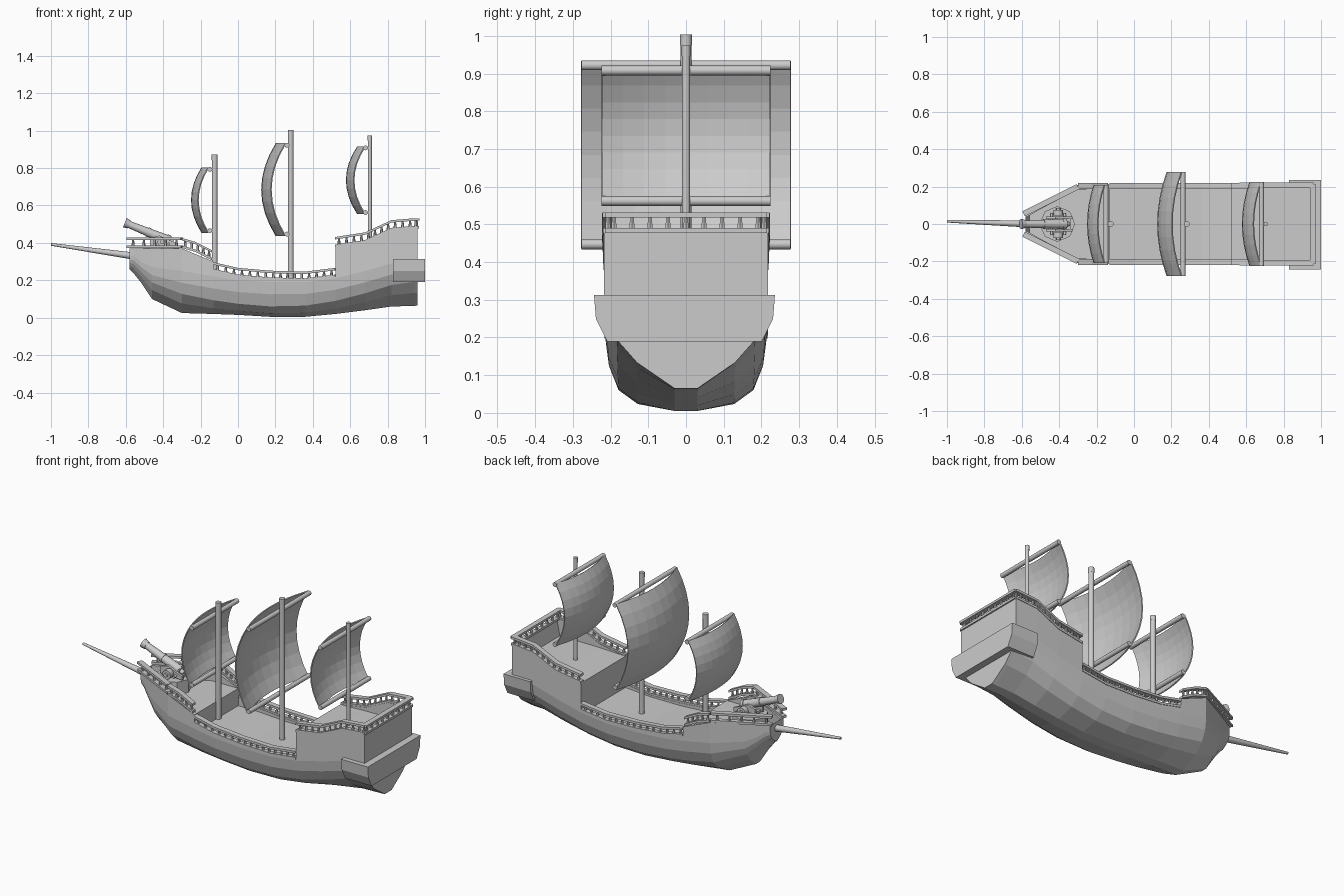
import bpy, bmesh, math
from mathutils import Vector

cube = bpy.data.objects.get("Cube")
if cube:
    bpy.data.objects.remove(cube)

grey = bpy.data.materials.new("plain grey")
grey.use_nodes = True
COLOUR = (0.6, 0.6, 0.6, 1)
grey.diffuse_color = COLOUR
grey.node_tree.nodes["Principled BSDF"].inputs["Base Color"].default_value = COLOUR


def finish(name, bm, smooth=False):
    bmesh.ops.recalc_face_normals(bm, faces=bm.faces)
    mesh = bpy.data.meshes.new(name)
    bm.to_mesh(mesh)
    bm.free()
    mesh.materials.append(grey)
    obj = bpy.data.objects.new(name, mesh)
    bpy.context.collection.objects.link(obj)
    if smooth:
        bpy.ops.object.select_all(action='DESELECT')
        obj.select_set(True)
        bpy.context.view_layer.objects.active = obj
        bpy.ops.object.shade_smooth_by_angle(angle=math.radians(40))
    return obj


def loft(bm, rings):
    """Skin closed rings and cap both ends."""
    rows = [[bm.verts.new(p) for p in ring] for ring in rings]
    n = len(rows[0])
    for a, b in zip(rows, rows[1:]):
        for i in range(n):
            j = (i + 1) % n
            bm.faces.new((a[i], a[j], b[j], b[i]))
    bm.faces.new(rows[0])
    bm.faces.new(rows[-1])


def rod(bm, p, q, r1, r2=None, sides=12):
    """Round bar from p to q."""
    p, q = Vector(p), Vector(q)
    turn = (q - p).to_track_quat('Z', 'Y')
    r2 = r1 if r2 is None else r2
    loft(bm, [[c + turn @ Vector((r * math.cos(t), r * math.sin(t), 0))
               for t in (math.tau * i / sides for i in range(sides))]
              for c, r in ((p, r1), (q, r2))])


def bar(bm, p, q, w, h):
    """Upright-sided rectangular bar from p to q."""
    p, q = Vector(p), Vector(q)
    side = (q - p).cross(Vector((0, 0, 1))).normalized() * w / 2
    up = Vector((0, 0, h / 2))
    loft(bm, [[c + side + up, c - side + up, c - side - up, c + side - up]
              for c in (p, q)])


# Hull: x, keel, belt, top, deck, half width, sharpness of the section
STATIONS = [
    (-.58, .26, .33, .37, .37, .06, 1),
    (-.56, .24, .33, .37, .30, .07, 1),
    (-.52, .19, .30, .37, .30, .093, 1),
    (-.46, .10, .27, .37, .30, .126, 1),
    (-.30, .025, .25, .37, .30, .21, .7),
    (-.13, .02, .22, .30, .30, .213, .3),
    (-.13, .02, .22, .25, .20, .213, .3),
    (.00, .015, .20, .22, .20, .213, .1),
    (.17, .005, .19, .205, .19, .213, 0),
    (.36, .005, .19, .20, .19, .213, .1),
    (.52, .02, .21, .22, .20, .215, .3),
    (.52, .02, .21, .38, .38, .215, .3),
    (.68, .04, .25, .405, .385, .217, .6),
    (.82, .06, .29, .47, .385, .218, .9),
    (.94, .063, .31, .48, .385, .217, 1),
    (.96, .065, .31, .48, .48, .217, 1),
]
ROUND = (0, .1, .3, .65, 1)
SHARP = (0, .28, .52, .75, 1)
WIDTHS = (.14, .6, .84, .96, 1)


def section(x, keel, belt, top, deck, w, sharp):
    half = [(w * f, keel + (belt - keel) * (a + (b - a) * sharp))
            for f, a, b in zip(WIDTHS, ROUND, SHARP)]
    half += [(w, top), (w - .025, top), (w - .025, deck)]
    return [(x, y, z) for y, z in half] + [(x, -y, z) for y, z in reversed(half)]


bm = bmesh.new()
loft(bm, [section(*s) for s in STATIONS])
finish("hull", bm)

# Stern gallery wrapped around the transom
GALLERY = [(.24, .313), (.235, .25), (.205, .19)]
outline = GALLERY + [(-y, z) for y, z in reversed(GALLERY)]
bm = bmesh.new()
loft(bm, [[(x, y - .004, z) for y, z in outline] for x in (.83, 1.0)])
finish("stern_gallery", bm)


# Railings: two bars with tapered balusters between them
def railing(name, path, mirrored=True, gap=.04, spacing=.04):
    bm = bmesh.new()
    for s in ((1, -1) if mirrored else (1,)):
        pts = [Vector((x, y * s, z)) for x, y, z in path]
        for p, q in zip(pts, pts[1:]):
            for dz, w in ((.004, .026), (gap, .03)):
                up = Vector((0, 0, dz))
                bar(bm, p + up, q + up, w, .013)
            count = max(1, round((q - p).length / spacing))
            for i in range(count):
                c = p.lerp(q, (i + .5) / count)
                rod(bm, c, c + Vector((0, 0, gap)), .009, .005, 6)
    finish(name, bm)


def sheer(first, last, inset=.01):
    """Railing path along the hull edge."""
    return [(s[0], s[5] - inset, s[3]) for s in STATIONS[first:last + 1]]


railing("bow_railing", [(-.59, .055, .375), (-.30, .2, .375)], gap=.047, spacing=.07)
railing("forecastle_railing", [(-.30, .203, .375), (-.23, .203, .355), (-.14, .203, .31)], gap=.045)
railing("waist_railing", sheer(6, 10))
railing("quarterdeck_railing", sheer(11, 15), gap=.045)
railing("stern_railing", [(.955, -.215, .48), (.955, .215, .48)], False, .045, .048)

# Bowsprit
bm = bmesh.new()
rod(bm, (-.56, 0, .33), (-1, .015, .392), .019, .007)
finish("bowsprit", bm, True)


# Masts, yards and bellied sails
def rig(name, x, foot, top, r, yard_x, low, high, half, belly_y, belly_z):
    bm = bmesh.new()
    rod(bm, (x, 0, foot), (x, 0, top), r)
    rod(bm, (x, 0, top - .028), (x, 0, top), r * 1.06)
    finish(name + "_mast", bm, True)
    bm = bmesh.new()
    for z in (low, high):
        rod(bm, (yard_x, -half, z), (yard_x, half, z), .013)
    finish(name + "_yards", bm, True)
    bm = bmesh.new()
    bmesh.ops.create_grid(bm, x_segments=8, y_segments=8, size=1)
    mid, tall = (low + high) / 2, (high - low) / 2 + .008
    for v in bm.verts:
        u, t = v.co.x, v.co.y
        v.co = (yard_x - .005 - belly_y * (1 - u * u) - belly_z * (1 - t * t),
                u * half, mid + t * tall)
    sail = finish(name + "_sail", bm)
    solid = sail.modifiers.new("thickness", 'SOLIDIFY')
    solid.thickness = .006


rig("fore", -.125, .19, .872, .015, -.15, .465, .793, .208, .035, .055)
rig("main", .282, .18, 1.003, .015, .262, .447, .922, .277, .05, .077)
rig("mizzen", .705, .37, .975, .011, .682, .562, .908, .224, .04, .06)

# Bow gun: platform, carriage, wheels and barrel
bm = bmesh.new()
rod(bm, (-.41, 0, .295), (-.41, 0, .375), .095, sides=8)
finish("gun_platform", bm)

bm = bmesh.new()
CHEEK = [(-.47, .385), (-.47, .425), (-.42, .44), (-.38, .42), (-.33, .4), (-.33, .38)]
for s in (1, -1):
    loft(bm, [[(x, s * y, z) for x, z in CHEEK] for y in (.026, .04)])
bar(bm, (-.46, 0, .39), (-.34, 0, .39), .06, .015)
finish("gun_carriage", bm)

bm = bmesh.new()
for x in (-.44, -.37):
    rod(bm, (x, -.06, .395), (x, .06, .395), .007)
for s in (1, -1):
    rod(bm, (-.405, s * .045, .405), (-.405, s * .075, .405), .026)
    rod(bm, (-.405, s * .07, .405), (-.405, s * .085, .405), .011)
finish("gun_wheels", bm, True)

breech, muzzle = Vector((-.365, 0, .41)), Vector((-.605, 0, .508))
bm = bmesh.new()
for a, b, r1, r2 in ((0, 1, .027, .018), (.02, .08, .03, .03), (.45, .5, .026, .026),
                     (.9, 1, .022, .027), (-.08, 0, .011, .014)):
    rod(bm, breech.lerp(muzzle, a), breech.lerp(muzzle, b), r1, r2)
finish("gun_barrel", bm, True)
